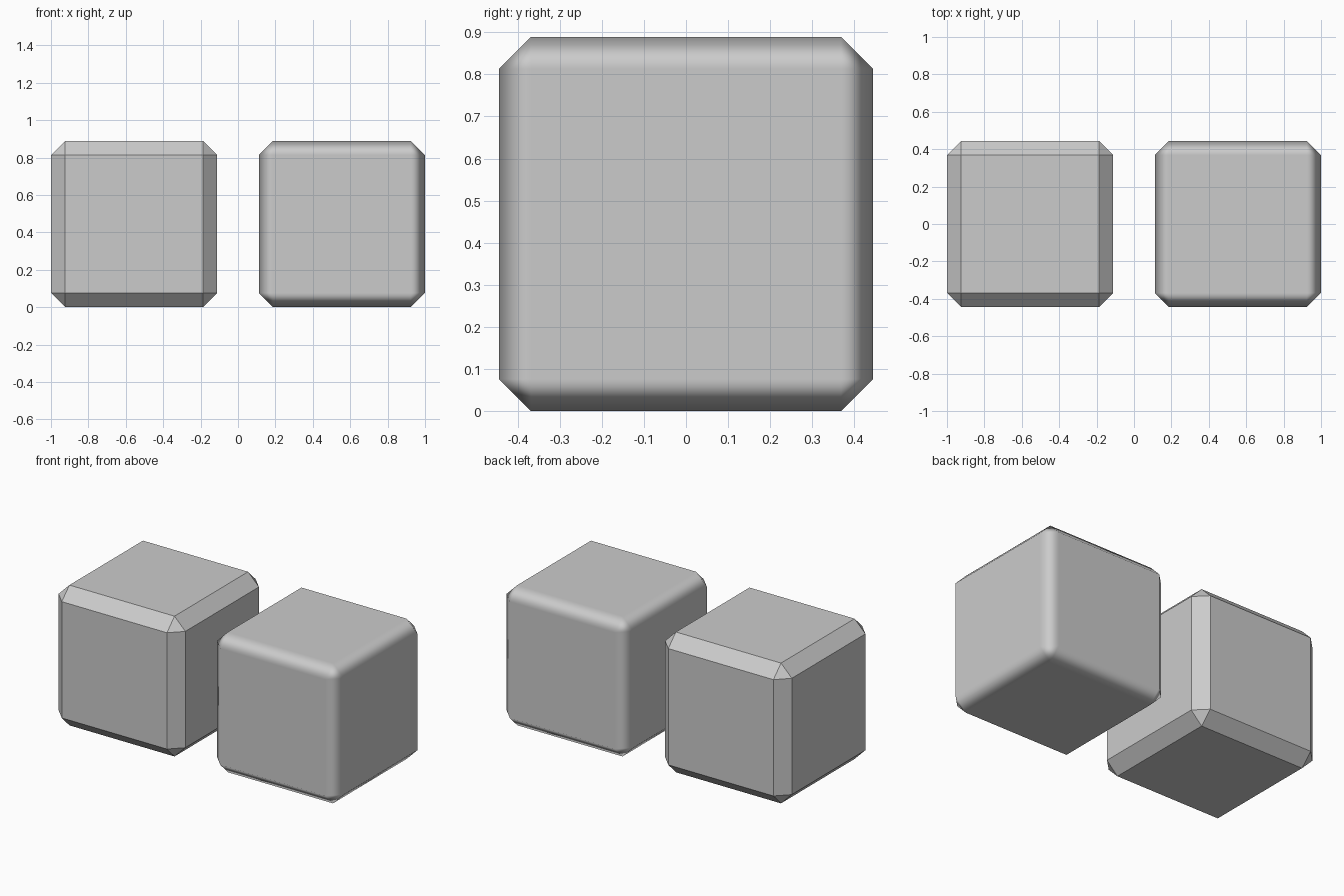
import bpy

if "Cube" in bpy.data.objects:
    bpy.data.objects.remove(bpy.data.objects["Cube"])

SIZE = 8 / 9      # cube edge length
OFFSET = 5 / 9    # distance of each cube centre from x = 0


def chamfered_cube(name, x, smooth):
    bpy.ops.mesh.primitive_cube_add(size=SIZE, location=(x, 0, SIZE / 2))
    cube = bpy.context.object
    cube.name = name
    bevel = cube.modifiers.new("Chamfer", 'BEVEL')
    bevel.width = 0.076
    bevel.segments = 1
    bevel.limit_method = 'NONE'
    if smooth:
        # Keep the big faces flat and blend the shading across the chamfers
        bpy.ops.object.shade_smooth()
        bevel.harden_normals = True
    return cube


# Left cube is faceted, right cube is softly shaded
chamfered_cube("flat_cube", -OFFSET, False)
chamfered_cube("smooth_cube", OFFSET, True)
